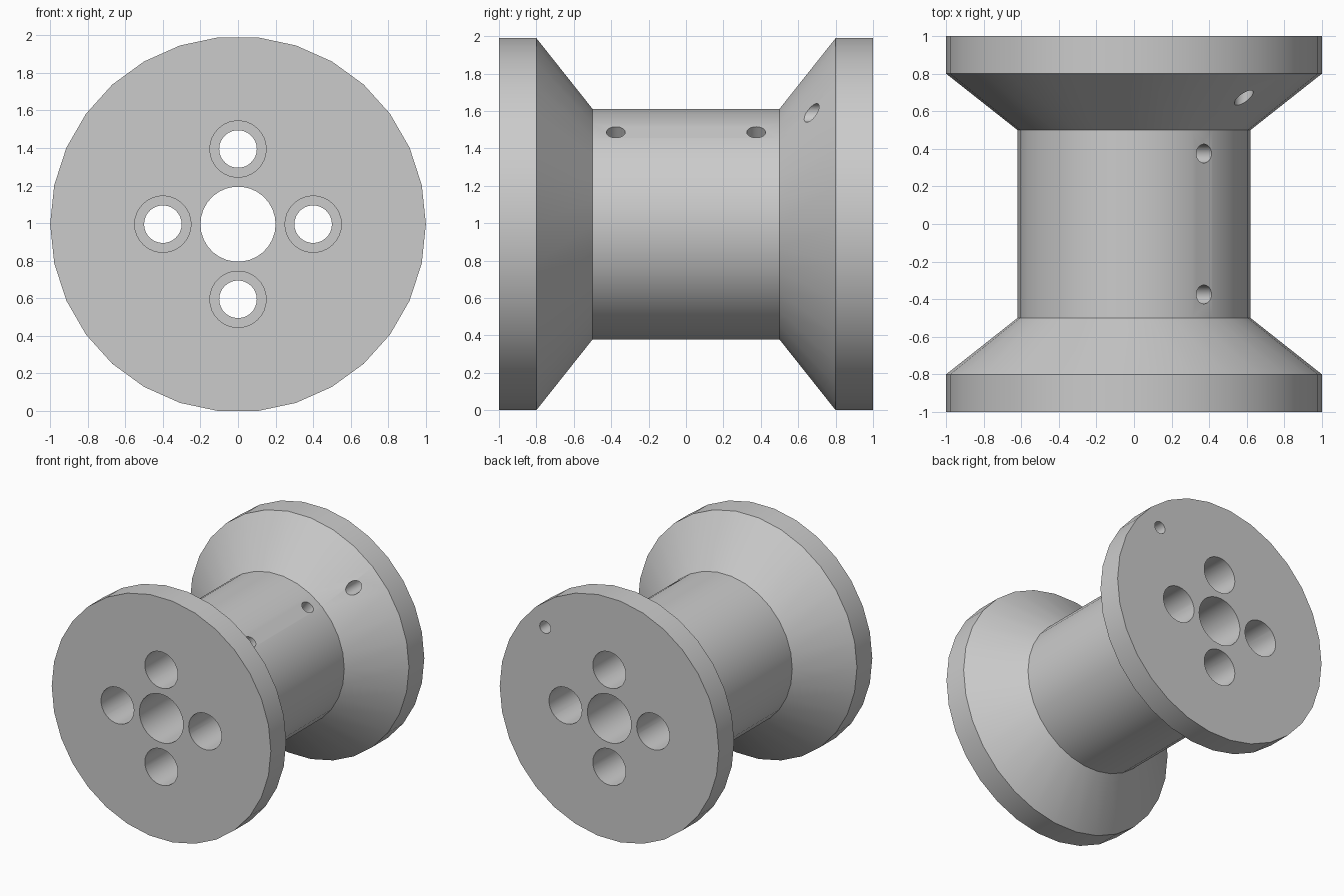
import bpy
import bmesh
from math import cos, sin, radians, atan2, tau
from mathutils import Matrix, Vector

SIDES = 30
AXIS_Z = cos(tau / SIDES / 2)   # the rim rests on a flat facet

cube = bpy.data.objects.get("Cube")
if cube:
    bpy.data.objects.remove(cube, do_unlink=True)

grey = bpy.data.materials.new("plain grey")
grey.use_nodes = True
grey.diffuse_color = (0.6, 0.6, 0.6, 1)
grey.node_tree.nodes["Principled BSDF"].inputs["Base Color"].default_value = (0.6, 0.6, 0.6, 1)


def lathe(name, profile, matrix):
    """Revolve a closed (radius, y) profile around the y axis."""
    bm = bmesh.new()
    verts = [bm.verts.new((r, y, 0)) for r, y in profile]
    edges = [bm.edges.new((a, b)) for a, b in zip(verts, verts[1:] + verts[:1])]
    bmesh.ops.spin(bm, geom=verts + edges, cent=(0, 0, 0), axis=(0, 1, 0),
                   angle=tau, steps=SIDES)
    bmesh.ops.remove_doubles(bm, verts=bm.verts, dist=0.0001)
    # drop edges and faces left on the axis of solid shapes
    loose = [e for e in bm.edges if not e.link_faces]
    bmesh.ops.delete(bm, geom=loose, context='EDGES')
    bmesh.ops.recalc_face_normals(bm, faces=bm.faces)
    bm.transform(matrix)
    mesh = bpy.data.meshes.new(name)
    bm.to_mesh(mesh)
    bm.free()
    mesh.materials.append(grey)
    obj = bpy.data.objects.new(name, mesh)
    bpy.context.collection.objects.link(obj)
    return obj


def rod(name, radius, start, end, matrix):
    return lathe(name, [(0, start), (radius, start), (radius, end), (0, end)], matrix)


def at(x, y, z):
    return Matrix.Translation((x, y, z + AXIS_Z))


# Spool body: two rims with conical shoulders, a barrel and a central bore
half = [(0.2, 1), (1, 1), (1, 0.8), (0.62, 0.5)]
profile = half + [(r, -y) for r, y in reversed(half)]
spool = lathe("spool", profile, at(0, 0, 0))

cutters = []

# Four bolt holes, widened at both ends
step = [(0, 1.1), (0.15, 1.1), (0.15, 0.5), (0.1, 0.5)]
bolt = step + [(r, -y) for r, y in reversed(step)]
for i in range(4):
    a = radians(90 * i)
    cutters.append(lathe("bolt_hole_cutter", bolt, at(0.4 * cos(a), 0, 0.4 * sin(a))))

# Cord hole through the back rim
cutters.append(rod("rim_hole_cutter", 0.05, 0.4, 1.1, at(0.585, 0, 0.595)))

# Radial cord holes from the barrel to the bore
direction = Vector((0.375, 0, 0.495)).normalized()
turn = Vector((0, 1, 0)).rotation_difference(direction).to_matrix().to_4x4()
for y in (-0.375, 0.375):
    cutters.append(rod("barrel_hole_cutter", 0.05, 0.1, 0.8, at(0, y, 0) @ turn))

# Cut the holes
bpy.ops.object.select_all(action='DESELECT')
bpy.context.view_layer.objects.active = spool
spool.select_set(True)
for cutter in cutters:
    cutter.hide_render = True
    mod = spool.modifiers.new("hole", 'BOOLEAN')
    mod.operation = 'DIFFERENCE'
    mod.solver = 'EXACT'
    mod.object = cutter
    bpy.ops.object.modifier_apply(modifier=mod.name)
    bpy.data.objects.remove(cutter, do_unlink=True)

bpy.ops.object.shade_smooth_by_angle(angle=radians(30))
